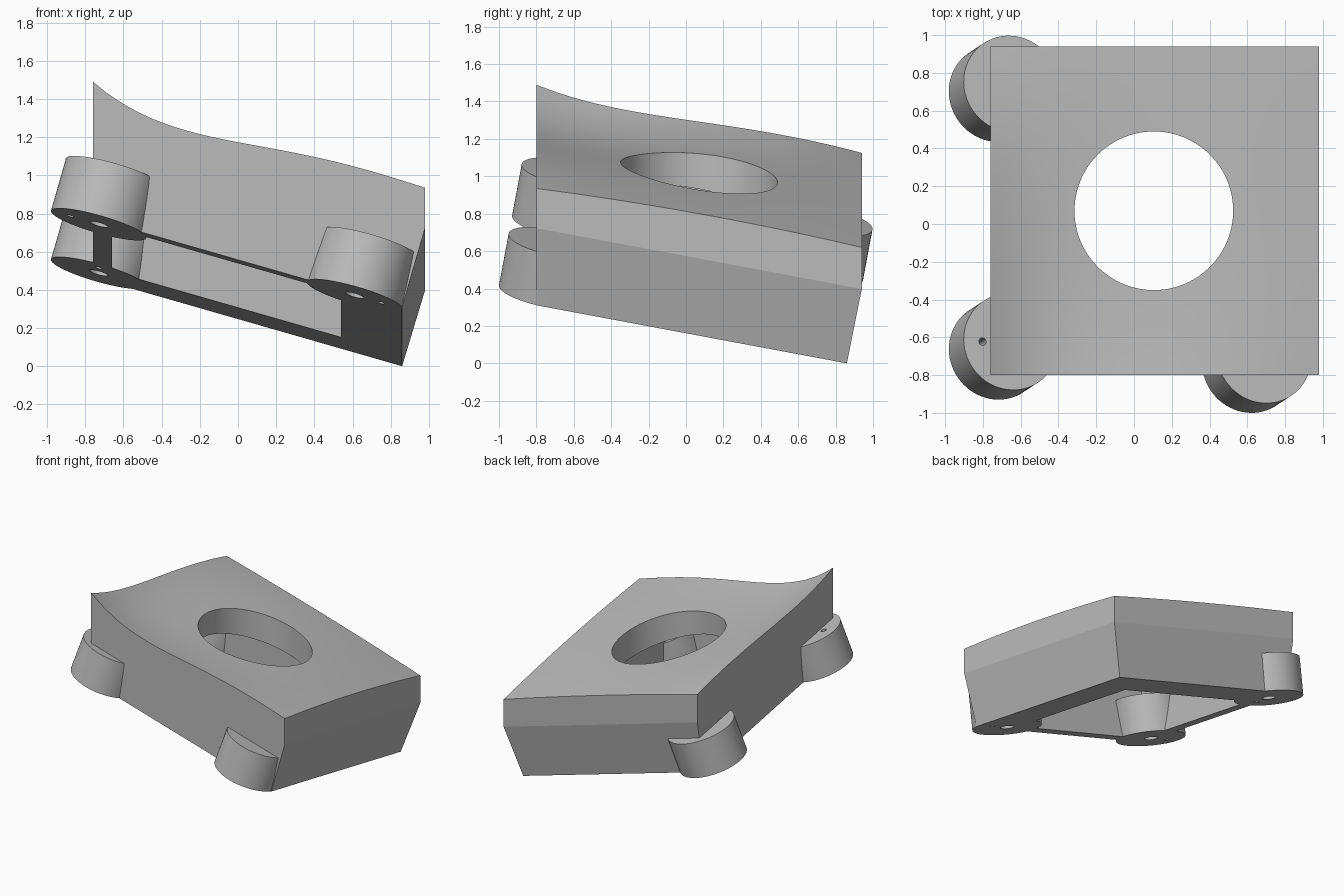
import bpy, bmesh, math
from mathutils import Vector

old = bpy.data.objects.get("Cube")
if old:
    bpy.data.objects.remove(old, do_unlink=True)

X0, X1, Y0, Y1 = -0.76, 0.98, -0.80, 0.94   # plan of the upper block
LOW = 0.86                                  # far edges of the base
SX, SY = 0.287, 0.187                       # tilt of the base
ROOF = 0.447                                # cavity roof above the base
AXIS = Vector((SX, SY, 1)).normalized()


def base(x, y):
    return SX * (LOW - x) + SY * (LOW - y)


def top(x, y):
    """Curved top blended between its four edge profiles."""
    s, t = (x - X0) / (X1 - X0), (y - Y0) / (Y1 - Y0)
    front = -0.95 * s * (1 - s) ** 3
    back = 0.05 * s * (1 - s)
    left = -0.35 * t * (1 - t) ** 3 + 0.1 * t ** 3 * (1 - t)
    right = 0.09 * t * (1 - t)
    flat = (1 - t) * (1.49 + (0.935 - 1.49) * s) + t * (1.125 + (0.62 - 1.125) * s)
    return flat + (1 - t) * front + t * back + (1 - s) * left + s * right


def finish(bm, name):
    bmesh.ops.recalc_face_normals(bm, faces=bm.faces)
    mesh = bpy.data.meshes.new(name)
    bm.to_mesh(mesh)
    bm.free()
    ob = bpy.data.objects.new(name, mesh)
    bpy.context.collection.objects.link(ob)
    return ob


def cylinder(name, bottom, radius, height, axis, sides):
    bm = bmesh.new()
    bmesh.ops.create_cone(bm, cap_ends=True, segments=sides, radius1=radius,
                          radius2=radius, depth=height)
    ob = finish(bm, name)
    ob.rotation_mode = 'QUATERNION'
    ob.rotation_quaternion = Vector((0, 0, 1)).rotation_difference(axis)
    ob.location = Vector(bottom) + axis * height / 2
    return ob


def combine(target, tool, operation):
    """Apply a boolean and drop the helper."""
    mod = target.modifiers.new(tool.name, 'BOOLEAN')
    mod.operation, mod.object, mod.solver = operation, tool, 'EXACT'
    bpy.context.view_layer.objects.active = target
    bpy.ops.object.modifier_apply(modifier=mod.name)
    bpy.data.objects.remove(tool, do_unlink=True)


def extrude_rim(bm, edges, place):
    geom = bmesh.ops.extrude_edge_only(bm, edges=edges)["geom"]
    for v in geom:
        if isinstance(v, bmesh.types.BMVert):
            v.co = place(v.co.x, v.co.y)
    return [e for e in geom if isinstance(e, bmesh.types.BMEdge) and e.is_boundary]


# Body: curved top, upright walls, then two walls leaning in to the base
def to_middle(x, y):
    return Vector((x, y, base(x, y) + ROOF))


def to_base(x, y):
    u = X0 + (x - X0) * (LOW - X0) / (X1 - X0)
    v = Y0 + (y - Y0) * (LOW - Y0) / (Y1 - Y0)
    return Vector((u, v, base(u, v)))


bm = bmesh.new()
bmesh.ops.create_grid(bm, x_segments=28, y_segments=28, size=0.5)
for v in bm.verts:
    x = X0 + (v.co.x + 0.5) * (X1 - X0)
    y = Y0 + (v.co.y + 0.5) * (Y1 - Y0)
    v.co = (x, y, top(x, y))
rim = [e for e in bm.edges if e.is_boundary]
rim = extrude_rim(bm, rim, to_middle)
rim = extrude_rim(bm, rim, to_base)
bmesh.ops.contextual_create(bm, geom=rim)
body = finish(bm, "mount_body")

# Cavity open at the base, with a roof parallel to it
bm = bmesh.new()
bmesh.ops.create_cube(bm, size=1)
for v in bm.verts:
    x = 0.54 if v.co.x > 0 else X0 + 0.1
    y = 0.54 if v.co.y > 0 else Y0 + 0.1
    v.co = (x, y, base(x, y) + (ROOF if v.co.z > 0 else -0.3))
combine(body, finish(bm, "cavity_cutter"), 'DIFFERENCE')

# Round opening through the top
opening = cylinder("opening_cutter", (0.105, 0.07, 0.6), 0.42, 1.2, Vector((0, 0, 1)), 96)
combine(body, opening, 'DIFFERENCE')

# Feet: centre, and offset of the pin hole
feet = [((-0.73, -0.674), (-0.15, 0)),
        ((0.61, -0.744), (0.14, 0)),
        ((-0.73, 0.69), (0, -0.14))]
for (x, y), pin in feet:
    combine(body, cylinder("foot", (x, y, base(x, y)), 0.26, 0.29, AXIS, 72), 'UNION')
for (x, y), (dx, dy) in feet:
    for px, py, r, depth in ((x, y, 0.05, 0.2), (x + dx, y + dy, 0.02, 0.32)):
        start = Vector((px, py, base(px, py))) - AXIS * 0.02
        combine(body, cylinder("hole_cutter", start, r, depth + 0.02, AXIS, 40), 'DIFFERENCE')

# Plain grey material
grey = bpy.data.materials.new("plain_grey")
grey.use_nodes = True
colour = (0.5, 0.5, 0.5, 1)
grey.diffuse_color = colour
grey.node_tree.nodes["Principled BSDF"].inputs["Base Color"].default_value = colour
body.data.materials.clear()
body.data.materials.append(grey)
for p in body.data.polygons:
    p.material_index = 0

# Smooth curves, crisp edges
bpy.ops.object.select_all(action='DESELECT')
body.select_set(True)
bpy.context.view_layer.objects.active = body
bpy.ops.object.shade_smooth_by_angle(angle=math.radians(10))
